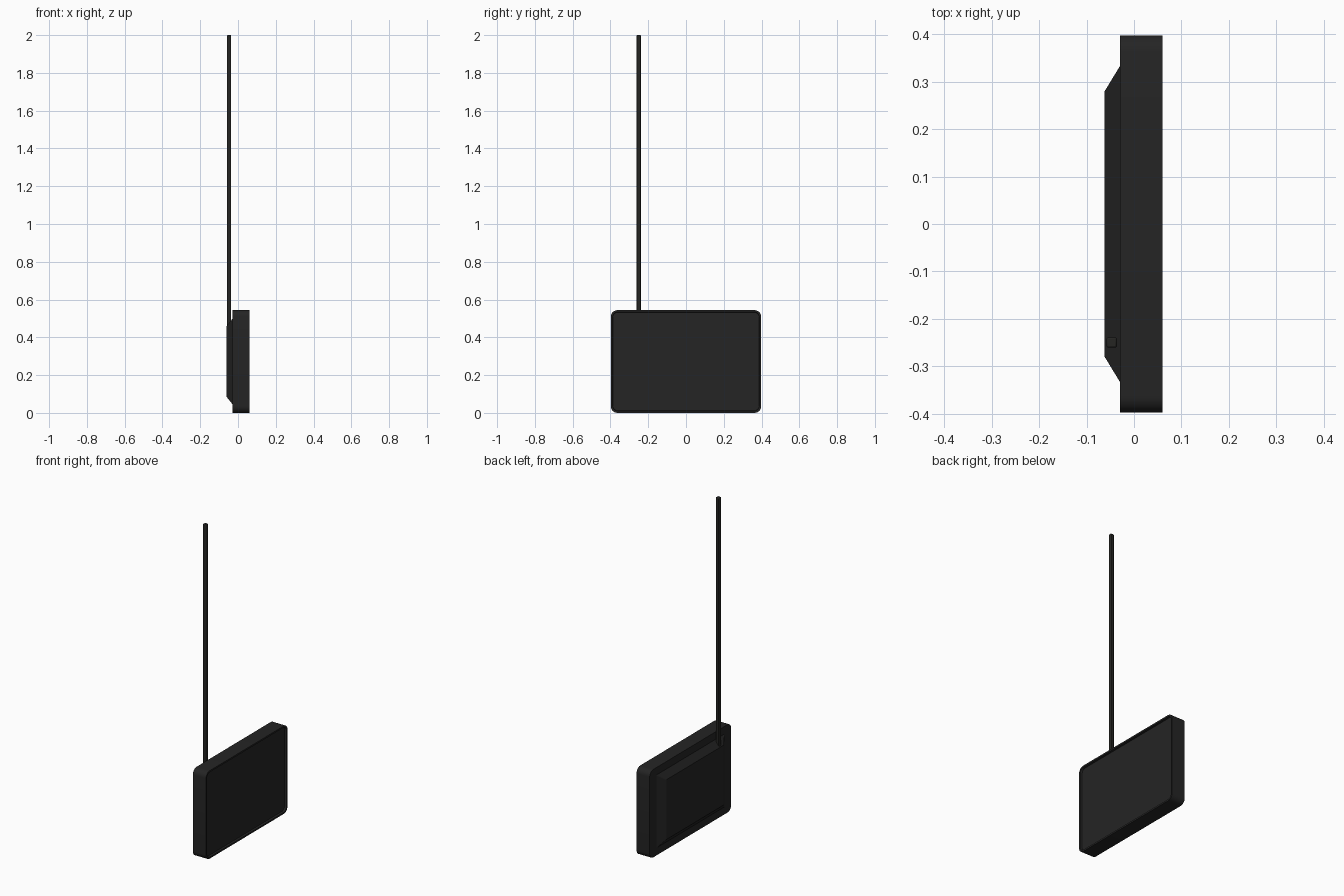
import bpy, bmesh
from math import cos, sin, pi

cube = bpy.data.objects.get("Cube")
if cube:
    bpy.data.objects.remove(cube, do_unlink=True)


def material(name, color):
    m = bpy.data.materials.new(name)
    m.use_nodes = True
    m.diffuse_color = color
    m.node_tree.nodes["Principled BSDF"].inputs["Base Color"].default_value = color
    return m


charcoal = material("charcoal plastic", (0.018, 0.018, 0.018, 1))
rod_black = material("rod black", (0.018, 0.018, 0.016, 1))
MID = 0.272  # height of the casing centre


def rounded_ring(bm, x, half_y, half_z, radius, steps=6):
    """Loop of vertices around a rounded rectangle facing along x."""
    ring = []
    for corner, (sy, sz) in enumerate([(1, 1), (-1, 1), (-1, -1), (1, -1)]):
        for i in range(steps + 1):
            a = (corner + i / steps) * pi / 2
            ring.append(bm.verts.new((x,
                                      sy * (half_y - radius) + radius * cos(a),
                                      MID + sz * (half_z - radius) + radius * sin(a))))
    return ring


def loft(name, sections, mat, steps=6):
    """Skin rounded rectangles (x, half_y, half_z, radius) and cap both ends."""
    bm = bmesh.new()
    rings = [rounded_ring(bm, *s, steps) for s in sections]
    for a, b in zip(rings, rings[1:]):
        for i in range(len(a)):
            j = (i + 1) % len(a)
            bm.faces.new((a[i], a[j], b[j], b[i]))
    bm.faces.new(rings[0])
    bm.faces.new(rings[-1])
    bmesh.ops.recalc_face_normals(bm, faces=bm.faces)
    mesh = bpy.data.meshes.new(name)
    bm.to_mesh(mesh)
    bm.free()
    mesh.materials.append(mat)
    obj = bpy.data.objects.new(name, mesh)
    bpy.context.collection.objects.link(obj)
    return obj


def smooth(obj):
    bpy.ops.object.select_all(action="DESELECT")
    obj.select_set(True)
    bpy.context.view_layer.objects.active = obj
    bpy.ops.object.shade_smooth_by_angle()


# Casing with a thin raised lip around the sunken screen
smooth(loft("casing", [
    (-0.03, 0.398, 0.272, 0.035),
    (0.06, 0.398, 0.272, 0.035),
    (0.06, 0.388, 0.262, 0.026),
    (0.048, 0.386, 0.260, 0.024),
], charcoal))

# Sloped housing on the back
loft("back_housing", [
    (-0.028, 0.336, 0.228, 0.002),
    (-0.062, 0.280, 0.185, 0.002),
], charcoal, steps=1)

# Slim square antenna rising from the housing
bpy.ops.mesh.primitive_cube_add(size=1, location=(-0.047, -0.25, 1.225))
antenna = bpy.context.object
antenna.name = "antenna"
antenna.scale = (0.022, 0.022, 1.55)
bpy.ops.object.transform_apply(location=False, rotation=False, scale=True)
antenna.data.materials.append(rod_black)
bevel = antenna.modifiers.new("soft edges", "BEVEL")
bevel.width = 0.004
bevel.segments = 2
smooth(antenna)
